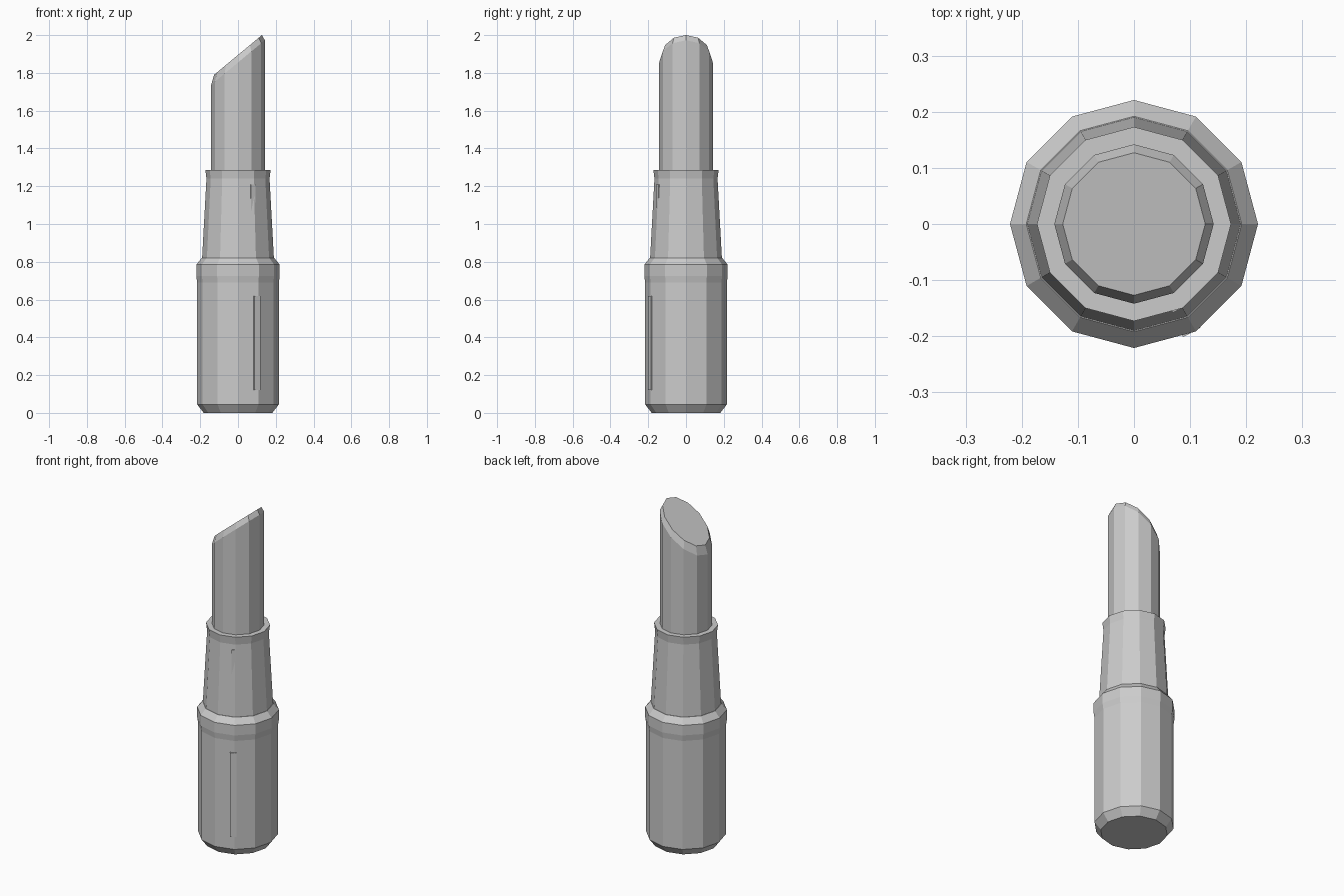
import bpy, bmesh
from math import sin, cos, pi, radians
from mathutils import Matrix

cube = bpy.data.objects.get("Cube")
if cube:
    bpy.data.objects.remove(cube, do_unlink=True)

SIDES = 12

grey = bpy.data.materials.new("plain grey")
grey.use_nodes = True
colour = (0.6, 0.6, 0.6, 1)
grey.diffuse_color = colour
grey.node_tree.nodes["Principled BSDF"].inputs["Base Color"].default_value = colour


def finish(name, bm):
    bmesh.ops.recalc_face_normals(bm, faces=bm.faces)
    mesh = bpy.data.meshes.new(name)
    bm.to_mesh(mesh)
    bm.free()
    mesh.materials.append(grey)
    obj = bpy.data.objects.new(name, mesh)
    bpy.context.collection.objects.link(obj)
    return obj


def lathe(name, profile):
    """Closed faceted solid from (radius, height, slope along x) rings."""
    bm = bmesh.new()
    rings = []
    for r, z, slope in profile:
        ring = []
        for i in range(SIDES):
            a = 2 * pi * i / SIDES
            ring.append(bm.verts.new((r * cos(a), r * sin(a), z + slope * r * cos(a))))
        rings.append(ring)
    for low, high in zip(rings, rings[1:]):
        for i in range(SIDES):
            j = (i + 1) % SIDES
            bm.faces.new((low[i], low[j], high[j], high[i]))
    bm.faces.new(rings[0])
    bm.faces.new(rings[-1])
    return finish(name, bm)


def strip(name, angle, outer, width, bottom, top, depth=0.009):
    """Thin upright plate facing outwards at the given angle."""
    bm = bmesh.new()
    place = (Matrix.Rotation(radians(angle), 4, 'Z')
             @ Matrix.Translation((outer - depth / 2, 0, (bottom + top) / 2))
             @ Matrix.Diagonal((depth, width, top - bottom, 1)))
    bmesh.ops.create_cube(bm, size=1, matrix=place)
    return finish(name, bm)


# Base case with chamfered foot and collar
lathe("base_case", [(0.182, 0, 0), (0.216, 0.045, 0), (0.216, 0.69, 0),
                    (0.221, 0.725, 0), (0.221, 0.785, 0), (0.192, 0.82, 0)])

# Tapered inner sleeve with a slightly flared rim
lathe("inner_sleeve", [(0.191, 0.79, 0), (0.190, 0.82, 0),
                       (0.167, 1.24, 0), (0.173, 1.287, 0)])

# Slanted stick with a bevelled cut
lathe("slanted_stick", [(0.142, 1.2, 0), (0.142, 1.855, 0.83), (0.127, 1.895, 0.83)])

# Raised highlight strips on the case and the sleeve
strip("case_strip", -62, 0.219, 0.035, 0.12, 0.62)
strip("sleeve_strip", -62, 0.172, 0.026, 0.9, 1.21)
